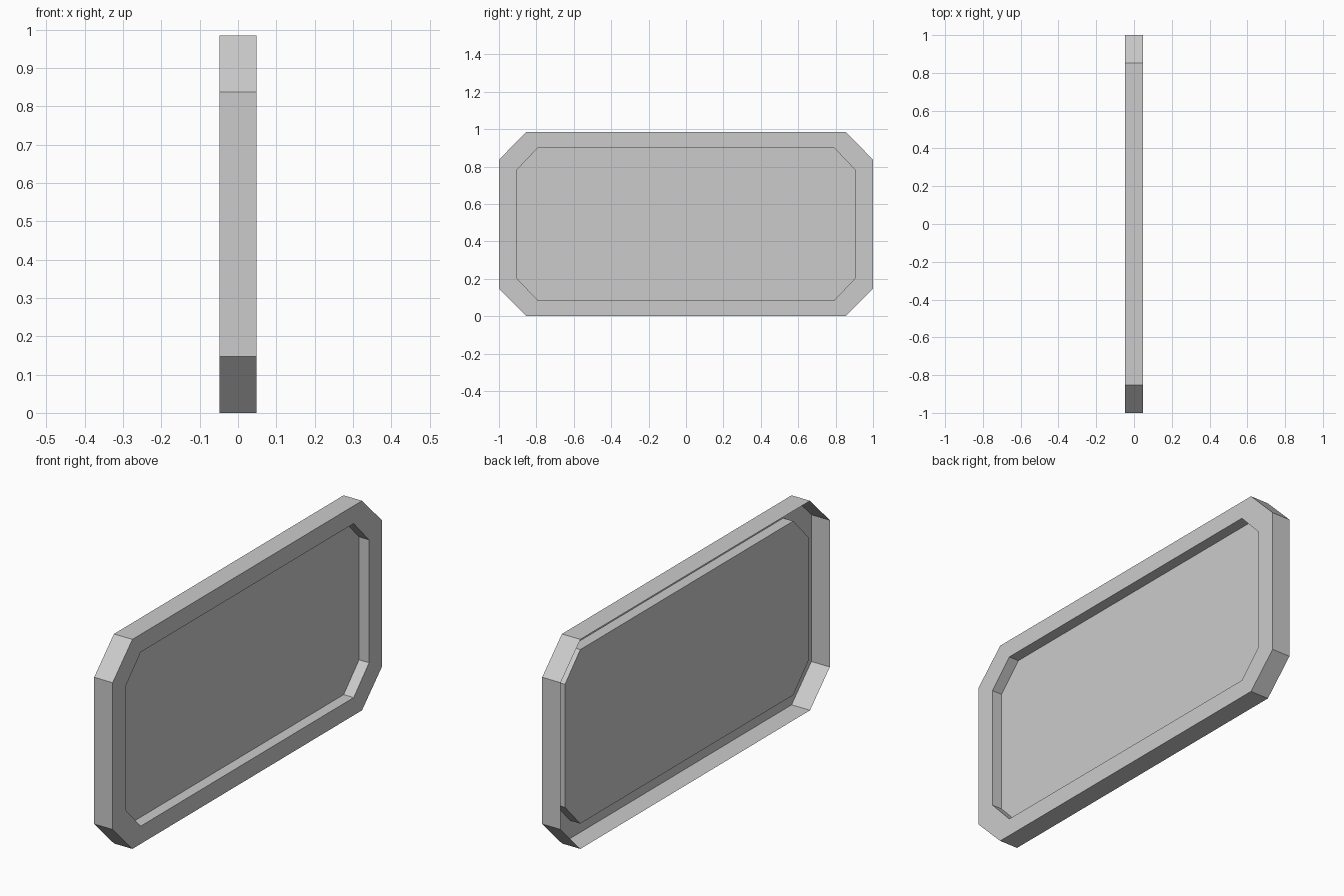
import bpy
import bmesh

cube = bpy.data.objects.get("Cube")
if cube:
    bpy.data.objects.remove(cube)

MID_Z = 0.4925

grey = bpy.data.materials.new("light_grey")
grey.use_nodes = True
colour = (0.6, 0.6, 0.6, 1)
grey.diffuse_color = colour
grey.node_tree.nodes["Principled BSDF"].inputs["Base Color"].default_value = colour


def octagon(bm, x, half_y, half_z, flat_y, flat_z):
    """Ring of a rectangle with cut corners, counter-clockwise seen from +x."""
    quarter = [(half_y, flat_z), (flat_y, half_z)]
    ring = quarter + [(-y, z) for y, z in reversed(quarter)]
    ring += [(-y, -z) for y, z in ring]
    return [bm.verts.new((x, y, MID_Z + z)) for y, z in ring]


def bridge(bm, a, b):
    for i in range(len(a)):
        j = (i + 1) % len(a)
        bm.faces.new((a[i], a[j], b[j], b[i]))


# Open-backed tray: outer wall, front rim, recess wall, sunken panel
bm = bmesh.new()
outer = (1.0, MID_Z, 0.853, 0.345)
inner = (0.905, 0.409, 0.791, 0.289)
rings = [octagon(bm, -0.048, *outer), octagon(bm, 0.048, *outer),
         octagon(bm, 0.048, *inner), octagon(bm, -0.004, *inner)]
for a, b in zip(rings, rings[1:]):
    bridge(bm, a, b)
bm.faces.new(rings[-1])

mesh = bpy.data.meshes.new("recessed_panel")
bm.to_mesh(mesh)
bm.free()
mesh.materials.append(grey)
panel = bpy.data.objects.new("recessed_panel", mesh)
bpy.context.collection.objects.link(panel)
